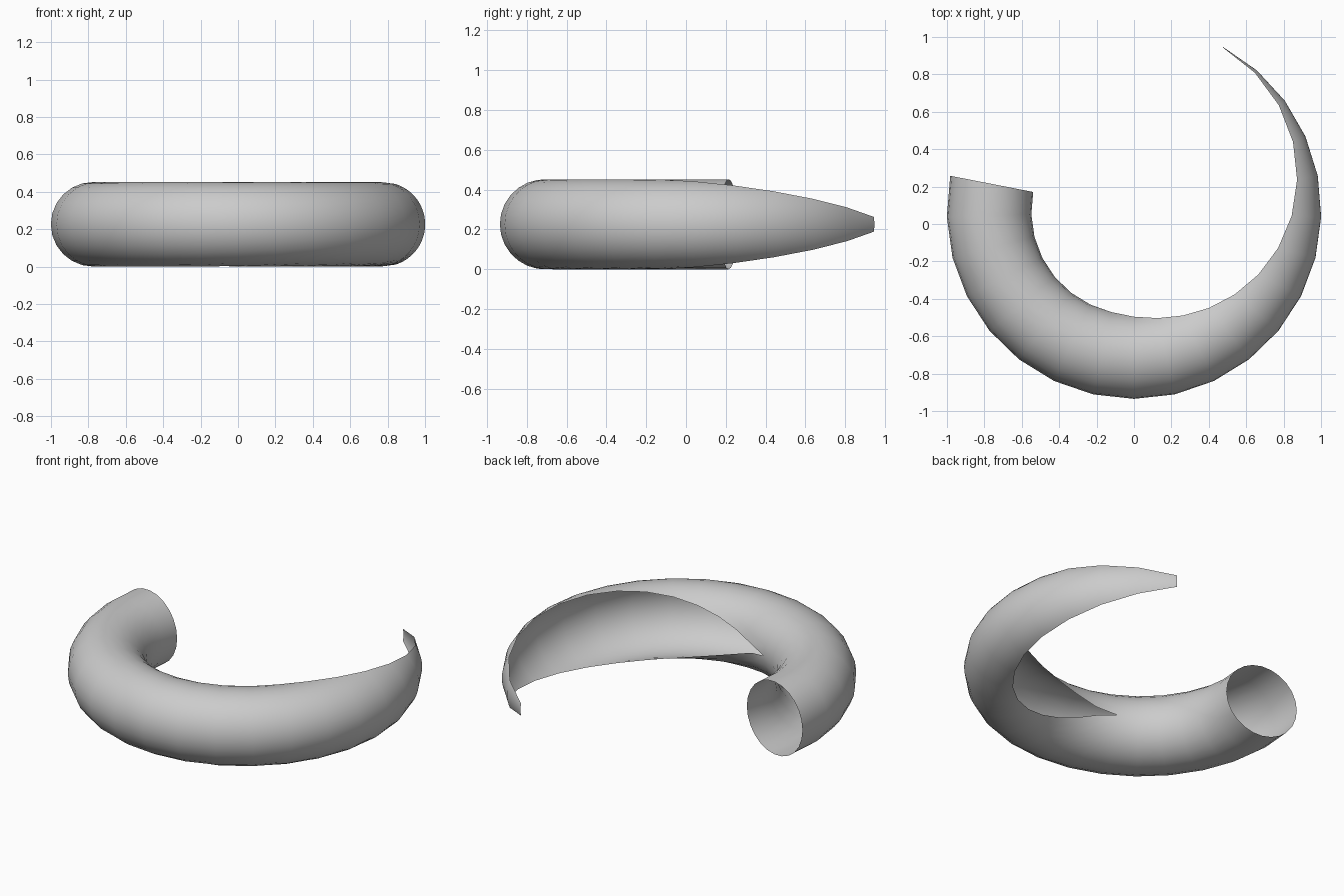
import bpy
import bmesh
from math import sin, cos, radians, pi

if "Cube" in bpy.data.objects:
    bpy.data.objects.remove(bpy.data.objects["Cube"], do_unlink=True)

RINGS = 20              # steps along the curved path
SIDES = 24              # steps around the cross-section
STEP = radians(12.63)   # sweep per ring
FRONT_RING = 8          # ring that sits at the very front
MAJOR, MINOR = 0.775, 0.226
CENTRE_Y, CENTRE_Z = 0.066, 0.226

grey = bpy.data.materials.new("plain grey")
grey.use_nodes = True
colour = (0.6, 0.6, 0.6, 1)
grey.diffuse_color = colour
grey.node_tree.nodes["Principled BSDF"].inputs["Base Color"].default_value = colour


def half_arc(ring):
    """Half the wrap of the cross-section: full tube first, then a closing sliver."""
    return min(pi, radians(12.6) * (RINGS + 0.75 - ring))


def make_ring(bm, ring):
    turn = (ring - FRONT_RING) * STEP
    wrap = half_arc(ring)
    verts = []
    for side in range(SIDES + 1):
        a = wrap * (2 * side / SIDES - 1)
        r = MAJOR + MINOR * cos(a)
        verts.append(bm.verts.new((r * sin(turn), CENTRE_Y - r * cos(turn),
                                   CENTRE_Z + MINOR * sin(a))))
    return verts


# Open curved tube that unrolls into a thin pointed strip
bm = bmesh.new()
rings = [make_ring(bm, i) for i in range(RINGS + 1)]
for lower, upper in zip(rings, rings[1:]):
    for s in range(SIDES):
        bm.faces.new((lower[s], upper[s], upper[s + 1], lower[s + 1]))

# Close the seam wherever the tube is complete
bmesh.ops.remove_doubles(bm, verts=bm.verts, dist=0.0005)

mesh = bpy.data.meshes.new("curved_tube")
bm.to_mesh(mesh)
bm.free()
mesh.materials.append(grey)
tube = bpy.data.objects.new("curved_tube", mesh)
bpy.context.collection.objects.link(tube)

bpy.context.view_layer.objects.active = tube
tube.select_set(True)
bpy.ops.object.shade_smooth_by_angle(angle=radians(40))
